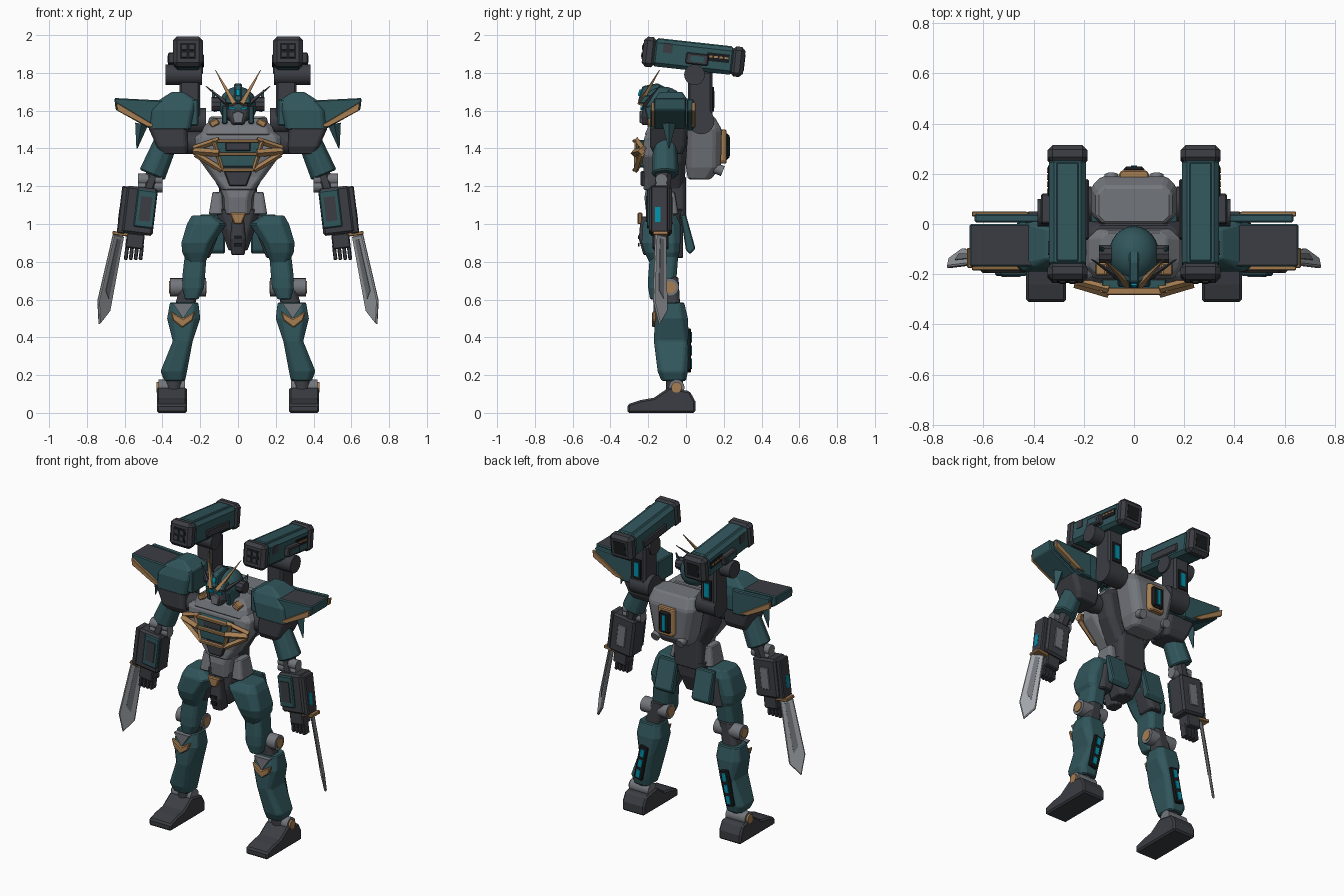
import bpy, bmesh, math
from mathutils import Matrix, Vector, Euler

if "Cube" in bpy.data.objects:
    bpy.data.objects.remove(bpy.data.objects["Cube"])


def material(name, r, g, b):
    m = bpy.data.materials.new(name)
    m.use_nodes = True
    m.diffuse_color = (r, g, b, 1)
    m.node_tree.nodes["Principled BSDF"].inputs["Base Color"].default_value = (r, g, b, 1)
    return m


TEAL = material("teal armour", .03, .092, .105)
DARK = material("dark frame", .045, .047, .056)
GREY = material("mid grey", .17, .18, .2)
GOLD = material("bronze trim", .38, .21, .085)
STEEL = material("blade steel", .36, .38, .4)
BLACK = material("black panel", .01, .011, .013)
CYAN = material("cyan light", .0, .28, .4)


def finish(bm, name, mat, side=False, bevel=.006, smooth=False, second=None, rule=None):
    """Turn a bmesh into an object; side=True mirrors it to the other side."""
    bmesh.ops.recalc_face_normals(bm, faces=bm.faces)
    for f in bm.faces:
        f.smooth = smooth
        f.material_index = int(bool(rule and rule(f)))
    for e in bm.edges:
        e.smooth = e.calc_face_angle(0) < .7
    me = bpy.data.meshes.new(name)
    bm.to_mesh(me)
    bm.free()
    for m in (mat, second or mat):
        me.materials.append(m)
    ob = bpy.data.objects.new(name, me)
    bpy.context.collection.objects.link(ob)
    if bevel:
        b = ob.modifiers.new("Bevel", "BEVEL")
        b.width, b.segments, b.limit_method = bevel, 1, "ANGLE"
    if side:
        ob.modifiers.new("Mirror", "MIRROR").use_mirror_merge = False


def box(name, mat, at, size, rot=(0, 0, 0), **kw):
    bm = bmesh.new()
    place = Matrix.Translation(at) @ Euler(rot).to_matrix().to_4x4()
    bmesh.ops.create_cube(bm, size=1, matrix=place @ Matrix.Diagonal((*size, 1)))
    finish(bm, name, mat, **kw)


def rod(name, mat, p, q, r, end=None, sides=20, **kw):
    bm = bmesh.new()
    p, q = Vector(p), Vector(q)
    turn = (q - p).to_track_quat("Z", "Y").to_matrix().to_4x4()
    bmesh.ops.create_cone(bm, cap_ends=True, segments=sides, radius1=r,
                          radius2=r if end is None else end, depth=(q - p).length,
                          matrix=Matrix.Translation((p + q) / 2) @ turn)
    kw.setdefault("bevel", 0)
    finish(bm, name, mat, smooth=sides > 10, **kw)


def prism(name, mat, axis, low, high, points, place=Matrix(), **kw):
    """Extrude a profile along x (points are y, z) or along y (points are x, z)."""
    bm = bmesh.new()
    spot = (lambda a, b, t: (t, a, b)) if axis == "x" else (lambda a, b, t: (a, t, b))
    rings = [[bm.verts.new(place @ Vector(spot(a, b, t))) for a, b in points] for t in (low, high)]
    bridge(bm, rings)
    finish(bm, name, mat, **kw)


def bridge(bm, rings):
    n = len(rings[0])
    for a, b in zip(rings, rings[1:]):
        for i in range(n):
            bm.faces.new((a[i], a[(i + 1) % n], b[(i + 1) % n], b[i]))
    bm.faces.new(rings[0])
    bm.faces.new(rings[-1])


def loft(name, mat, sections, cut=.2, **kw):
    """Stack chamfered rectangles given as z, x0, x1, y0, y1."""
    bm = bmesh.new()
    rings = []
    for z, x0, x1, y0, y1 in sections:
        c = cut * min(x1 - x0, y1 - y0)
        outline = [(x0 + c, y0), (x1 - c, y0), (x1, y0 + c), (x1, y1 - c),
                   (x1 - c, y1), (x0 + c, y1), (x0, y1 - c), (x0, y0 + c)]
        rings.append([bm.verts.new((x, y, z)) for x, y in outline])
    bridge(bm, rings)
    finish(bm, name, mat, **kw)


# Feet and ankles
prism("feet", DARK, "x", .27, .43, [(-.31, 0), (-.31, .045), (-.24, .068), (-.17, .08), (-.09, .135),
      (.02, .115), (.05, .06), (.05, 0)], side=True, bevel=.01)
rod("ankles", GREY, (.28, -.05, .135), (.42, -.05, .135), .042, side=True)
rod("ankle_caps", GOLD, (.415, -.05, .135), (.432, -.05, .135), .028, side=True)
rod("ankle_posts", DARK, (.34, -.06, .12), (.335, -.06, .24), .045, side=True)

# Shins with rear light panels and bronze knee guards
loft("shins", TEAL, [(.17, .28, .39, -.13, 0), (.22, .27, .41, -.15, .01), (.38, .24, .345, -.17, .015),
     (.5, .2, .375, -.165, .01), (.585, .21, .36, -.14, -.01)], side=True)
box("shin_panels", BLACK, (.312, .012, .33), (.06, .03, .23), (0, -.2, 0), side=True)
for i in range(3):
    box("shin_light", CYAN, (.327 - .015 * i, .028, .26 + .07 * i), (.026, .006, .05), (0, -.2, 0), side=True, bevel=0)
prism("knee_guards", GOLD, "y", -.18, -.155, [(.225, .54), (.29, .5), (.36, .54), (.345, .49), (.295, .45), (.24, .49)], side=True)
prism("knee_insets", GREY, "y", -.172, -.13, [(.235, .58), (.345, .58), (.29, .5)], side=True, bevel=0)

# Knees and thighs
rod("knees", GREY, (.17, -.085, .665), (.36, -.085, .665), .048, side=True)
for x in (.166, .358):
    rod("knee_cap", GOLD, (x, -.085, .665), (x + .008, -.085, .665), .032, side=True)
loft("knee_frames", DARK, [(.55, .23, .34, -.13, -.03), (.72, .2, .29, -.14, -.04)], side=True)
loft("lower_thighs", TEAL, [(.6, .21, .28, -.19, -.11), (.66, .18, .295, -.2, -.09), (.72, .175, .295, -.2, -.05),
     (.85, .165, .28, -.19, -.04)], side=True)
loft("upper_thighs", TEAL, [(.79, .175, .265, -.19, -.05), (.85, .15, .295, -.22, -.035), (.9, .13, .3, -.235, -.03),
     (1, .06, .27, -.23, -.03), (1.045, .13, .245, -.2, -.05)], side=True)
loft("inner_thighs", DARK, [(.82, .15, .24, -.14, -.015), (1.0, .08, .22, -.15, -.015)], side=True)
prism("rear_skirts", TEAL, "x", .07, .2, [(-.03, 1.05), (0, 1.05), (.05, .87), (.02, .84), (0, .86)], side=True)

# Pelvis and waist
loft("pelvis", DARK, [(.86, -.05, .05, -.17, -.05), (.97, -.09, .09, -.19, -.01), (1.08, -.12, .12, -.19, .0)])
loft("crotch_plate", DARK, [(.835, -.035, .035, -.225, -.14), (.92, -.042, .042, -.25, -.14), (1.04, -.03, .03, -.24, -.14)])
prism("crotch_trim", GOLD, "y", -.258, -.23, [(-.045, 1.06), (.045, 1.06), (.02, 1.0), (-.02, 1.0)])
for z in (.89, .93):
    box("crotch_vent", BLACK, (0, -.25, z), (.04, .009, .02), bevel=0)
loft("waist", GREY, [(1.05, -.07, .07, -.21, -.05), (1.14, -.075, .075, -.22, -.04), (1.2, -.1, .1, -.21, -.03)])
loft("hip_blocks", GREY, [(1.05, .075, .155, -.19, -.04), (1.17, .085, .135, -.17, -.06)], side=True)
loft("rear_waist", DARK, [(1.03, -.1, .1, -.1, .0), (1.25, -.1, .1, -.11, .0)])

# Torso
loft("torso_frame", DARK, [(1.17, -.09, .09, -.15, -.01), (1.33, -.18, .18, -.16, 0), (1.46, -.22, .22, -.16, .01), (1.52, -.17, .17, -.16, 0)])
loft("chest", GREY, [(1.18, -.085, .085, -.225, -.1), (1.25, -.14, .14, -.22, -.1), (1.36, -.22, .22, -.235, -.1),
     (1.46, -.23, .23, -.22, -.08), (1.49, -.19, .19, -.2, -.06)])
loft("collar", GREY, [(1.47, -.2, .2, -.22, -.02), (1.52, -.18, .18, -.2, -.02), (1.56, -.13, .13, -.15, -.03)])
prism("chest_panel", TEAL, "y", -.262, -.2, [(-.13, 1.445), (.13, 1.445), (.09, 1.3), (-.09, 1.3)])
box("chest_inset", DARK, (0, -.262, 1.41), (.13, .012, .045), bevel=.003)
prism("belly_plate", DARK, "y", -.24, -.2, [(-.075, 1.28), (.075, 1.28), (.045, 1.2), (-.045, 1.2)])
rod("chest_top_trim", GOLD, (.235, -.225, 1.4), (.1, -.26, 1.445), .016, sides=4, side=True)
rod("chest_side_trim", GOLD, (.235, -.235, 1.385), (.1, -.275, 1.375), .02, sides=4, side=True)
rod("chest_low_trim", GOLD, (.225, -.235, 1.37), (.085, -.265, 1.285), .016, sides=4, side=True)
rod("panel_side_trim", GOLD, (.13, -.262, 1.44), (.085, -.265, 1.29), .011, sides=4, side=True)
for z, half in ((1.44, .11), (1.37, .1), (1.285, .085)):
    box("chest_bar", GOLD, (0, -.268, z), (2 * half, .028, .016), bevel=.003)
box("collar_trim", GOLD, (.125, -.18, 1.535), (.05, .05, .035), (0, .5, 0), side=True)

# Backpack
loft("backpack", GREY, [(1.235, -.1, .1, .01, .13), (1.3, -.13, .13, 0, .185), (1.5, -.17, .17, 0, .19),
     (1.57, -.15, .15, 0, .15)], bevel=.01)
loft("backpack_frame", GOLD, [(1.32, -.05, .05, .17, .215), (1.34, -.06, .06, .17, .215), (1.5, -.06, .06, .17, .215)], cut=.3)
box("backpack_panel", BLACK, (0, .21, 1.41), (.085, .04, .14), bevel=.012)
box("backpack_light", CYAN, (0, .23, 1.41), (.022, .006, .1), bevel=0)
rod("thrusters", GREY, (.09, .12, 1.31), (.09, .195, 1.28), .028, side=True)

# Head
bm = bmesh.new()
bmesh.ops.create_uvsphere(bm, u_segments=24, v_segments=14, radius=.1,
                          matrix=Matrix.Translation((0, -.12, 1.625)) @ Matrix.Diagonal((1, 1.12, 1.02, 1)))
finish(bm, "helmet", TEAL, bevel=0, smooth=True)
rod("neck", DARK, (0, -.1, 1.5), (0, -.12, 1.6), .06)
loft("face", DARK, [(1.525, -.03, .03, -.235, -.13), (1.57, -.06, .06, -.235, -.1), (1.63, -.07, .07, -.225, -.1)])
prism("face_mask", GREY, "y", -.245, -.2, [(-.032, 1.585), (0, 1.6), (.032, 1.585), (.022, 1.535), (-.022, 1.535)], bevel=.003)
box("eyes", CYAN, (.032, -.236, 1.612), (.035, .009, .012), (0, -.25, 0), side=True, bevel=0)
prism("cheek_guards", TEAL, "x", .055, .085, [(-.22, 1.62), (-.1, 1.64), (-.1, 1.54), (-.2, 1.53)], side=True)
prism("brow", TEAL, "x", -.065, .065, [(-.255, 1.64), (-.22, 1.68), (-.15, 1.68), (-.15, 1.625)])
prism("crest", TEAL, "x", -.02, .02, [(-.255, 1.65), (-.23, 1.73), (-.15, 1.745), (-.06, 1.7), (-.15, 1.63)])
box("crest_gem", CYAN, (0, -.245, 1.695), (.022, .012, .035), (-.3, 0, 0), bevel=0)
rod("antennas", GOLD, (.02, -.245, 1.635), (.12, -.14, 1.815), .017, .002, sides=4, side=True)
rod("side_spikes", DARK, (.05, -.22, 1.63), (.17, -.14, 1.73), .014, .002, sides=4, side=True)
rod("ear_pods", DARK, (.09, -.12, 1.635), (.14, -.12, 1.635), .038, sides=10, side=True)
rod("ear_fins", TEAL, (.115, -.12, 1.6), (.135, -.09, 1.71), .022, .004, sides=4, side=True)

# Shoulder armour with swept wings
rod("shoulder_joints", DARK, (.19, -.1, 1.43), (.36, -.1, 1.43), .06, side=True)
loft("pauldrons", TEAL, [(1.5, .25, .47, -.19, .02), (1.6, .23, .46, -.19, .02), (1.655, .22, .42, -.17, .01),
     (1.7, .29, .35, -.14, -.02)], cut=.1, side=True)
loft("pauldron_skirts", DARK, [(1.37, .27, .41, -.17, -.02), (1.41, .265, .43, -.19, 0), (1.51, .27, .475, -.19, .01)], cut=.1, side=True)
box("inner_guards", TEAL, (.245, -.09, 1.59), (.07, .16, .14), side=True)
wing = [(.38, 1.66), (.42, 1.655), (.655, 1.667), (.648, 1.605), (.46, 1.5), (.38, 1.5)]
strip = [(.42, 1.51), (.645, 1.645), (.64, 1.6), (.48, 1.515)]
prism("shoulder_wings", TEAL, "y", -.17, 0, wing, side=True, second=DARK, rule=lambda f: f.normal.z > .8)
prism("rear_fins", TEAL, "y", .005, .04, [(x - .02, z - .005) for x, z in wing], side=True)
for y in (-.185, .03):
    prism("wing_trim", GOLD, "y", y, y + .02, strip, side=True, bevel=.003)
rod("wing_spikes", TEAL, (.51, -.09, 1.53), (.535, -.09, 1.4), .035, .003, sides=4, side=True)

# Arms
rod("upper_arms", TEAL, (.375, -.11, 1.45), (.455, -.11, 1.26), .065, .075, sides=8, side=True, bevel=.008)
rod("elbow_links", DARK, (.44, -.115, 1.28), (.48, -.13, 1.16), .045, sides=8, side=True)
for z in (1.235, 1.2):
    rod("elbow_pin", GREY, (.4, -.13, z), (.53, -.13, z), .032, side=True)
lean = (0, -.12, 0)
box("forearms", DARK, (.52, -.135, 1.07), (.165, .12, .25), lean, side=True, bevel=.012)
box("forearm_panels", TEAL, (.49, -.197, 1.08), (.105, .02, .2), lean, side=True)
box("forearm_insets", DARK, (.49, -.208, 1.08), (.06, .008, .13), lean, side=True, bevel=0)
box("forearm_shields", DARK, (.605, -.14, 1.075), (.045, .09, .25), lean, side=True)
box("forearm_lights", CYAN, (.629, -.15, 1.05), (.006, .03, .08), lean, side=True, bevel=0)
box("forearm_rear_panels", GREY, (.52, -.075, 1.07), (.06, .01, .14), lean, side=True, bevel=.003)
box("palms", DARK, (.545, -.135, .91), (.095, .085, .08), lean, side=True)
for i in range(4):
    box("finger", DARK, (.512 + .026 * i, -.145, .85), (.02, .05, .08), lean, side=True, bevel=.004)

# Blades, turned diagonally and leaning outwards
box("blade_guards", GOLD, (.61, -.135, .947), (.11, .08, .02), lean, side=True, bevel=.004)
hold = Matrix.Translation((.633, -.135, .94)) @ Matrix.Rotation(-.2, 4, "Y") @ Matrix.Rotation(-math.pi / 4, 4, "Z")
prism("blades", STEEL, "y", -.008, .008, [(-.04, 0), (.04, 0), (.055, -.36), (.01, -.485), (-.05, -.4)],
      hold, side=True, bevel=.005)
prism("blade_grooves", GREY, "y", -.011, .011, [(-.015, -.02), (.012, -.02), (.02, -.3), (-.015, -.34)], hold, side=True, bevel=0)

# Struts carrying the launchers
rod("strut_base", DARK, (.17, .08, 1.545), (.31, .08, 1.545), .07, side=True)
box("struts", DARK, (.255, .075, 1.68), (.11, .13, .26), side=True, bevel=.012)
box("strut_panels", BLACK, (.255, .142, 1.66), (.06, .01, .13), side=True, bevel=0)
box("strut_lights", CYAN, (.255, .148, 1.66), (.035, .006, .09), side=True, bevel=0)
rod("strut_pivots", DARK, (.19, .045, 1.79), (.385, .045, 1.79), .055, side=True)
box("strut_fronts", GREY, (.255, .008, 1.65), (.05, .008, .03), side=True, bevel=0)

# Launchers, built along a tilted axis
TILT = -.11


def launcher(name, mat, x, along, up, size, **kw):
    spot = Vector((.265 + x, .04, 1.885)) + Matrix.Rotation(TILT, 3, "X") @ Vector((0, along, up))
    box(name, mat, spot, size, (TILT, 0, 0), side=True, **kw)


launcher("launcher_bodies", TEAL, 0, 0, 0, (.148, .44, .146), bevel=.02)
launcher("launcher_top_plates", TEAL, 0, .0, .07, (.09, .4, .016))
for along in (-.235, .235):
    launcher("launcher_end", DARK, 0, along, 0, (.158, .07, .16), bevel=.02)
    launcher("launcher_port", BLACK, 0, along * 1.14, 0, (.085, .009, .085), bevel=0)
for x in (-.02, .02):
    for up in (-.02, .02):
        launcher("muzzle_hole", DARK, x, -.272, up, (.025, .009, .025), bevel=0)
launcher("launcher_pods", DARK, .085, .02, -.01, (.04, .12, .06))
launcher("pod_plates", TEAL, .102, .02, -.01, (.01, .07, .03), bevel=0)
launcher("side_vents", BLACK, .074, .13, .01, (.008, .12, .045), bevel=0)
for i in range(4):
    launcher("vent_mark", GOLD, .078, .09 + .028 * i, .012, (.008, .02, .01), bevel=0)
launcher("front_vents", DARK, .074, -.14, .03, (.008, .05, .05), bevel=0)
launcher("inner_rails", DARK, -.078, .02, -.02, (.014, .24, .05))
